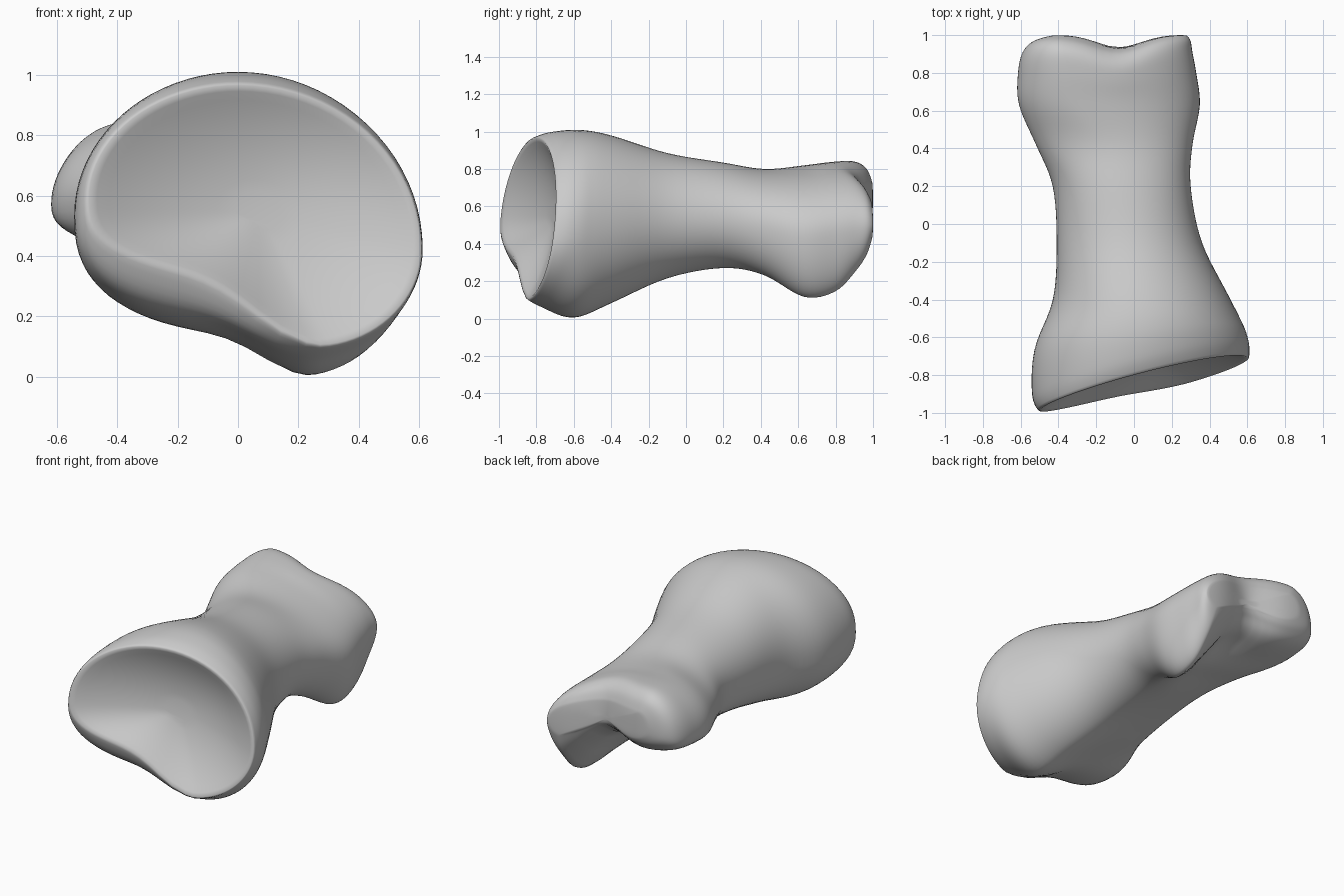
import bpy
import math
from mathutils import Vector

cube = bpy.data.objects.get("Cube")
if cube:
    bpy.data.objects.remove(cube, do_unlink=True)

# Cross-sections along the shaft: y, then (x, z) of the right, top, left and
# bottom extremes, then the share of the underside's drop held by its heel
SECTIONS = [
    (-.87, .61, .42, 0, .97, -.50, .59, .25, .10, .48),
    (-.78, .61, .43, 0, 1.0, -.54, .54, .22, .06, .28),
    (-.60, .575, .45, 0, 1.01, -.53, .53, .20, 0, .25),
    (-.40, .51, .48, 0, .98, -.43, .53, .17, .08, .2),
    (-.10, .36, .52, -.03, .885, -.41, .54, .08, .215, .12),
    (.20, .30, .53, -.08, .835, -.43, .56, .05, .27, .15),
    (.42, .31, .50, -.15, .80, -.52, .58, .12, .23, .35),
    (.63, .35, .45, -.30, .82, -.61, .57, .19, .11, .6),
    (.80, .33, .47, -.35, .84, -.615, .57, .20, .14, .62),
    (.91, .31, .49, -.37, .84, -.59, .58, .20, .25, .55),
    (.97, .30, .50, -.38, .80, -.53, .61, .20, .34, .5),
    (1.0, .28, .50, -.36, .73, -.43, .64, .19, .43, .35),
]
SIDES = 80
STEPS = 6


def spline(a, b, c, d, t):
    """Catmull-Rom blend of four section rows."""
    return [q + .5 * t * (r - p + t * (2 * p - 5 * q + 4 * r - s + t * (3 * (q - r) + s - p)))
            for p, q, r, s in zip(a, b, c, d)]


def ease(value):
    value = max(0, min(1, value))
    return value * value * (3 - 2 * value)


def bump(x, centre, width):
    return math.exp(-((x - centre) / width) ** 2)


def ring(row):
    """One closed outline made of four quarter curves."""
    y, xr, zr, xt, zt, xl, zl, xb, zb, heel = row
    points = []
    for i in range(SIDES):
        angle = math.tau * i / SIDES
        c, s = math.cos(angle), math.sin(angle)
        side_x, side_z = (xr, zr) if c >= 0 else (xl, zl)
        end_x, end_z = (xt, zt) if s >= 0 else (xb, zb)
        lower_left = c < 0 and s < 0
        power = .75 if lower_left else 1
        x = end_x + (side_x - end_x) * abs(c) ** power
        drop = abs(s) ** power
        if lower_left:
            # Boxy left side, with a heel rising out of its underside
            width = .15 + .09 * ease((-.7 - y) / .15)
            drop = drop * (1 - heel) + heel * bump(x, xb, width)
        z = side_z + (end_z - side_z) * drop
        if lower_left:
            z += .06 * ease((y - .5) / .3) * bump(x, -.1, .14) * abs(s)
        # Slant the socket end
        slant = ease((-.35 - y) / .5) * (.27 * x + .14 * (z - .5))
        points.append(Vector((x, y + slant, z)))
    return points


def shrink(points, centre, scale, depth):
    """Inner copy of an outline, moved along the shaft."""
    return [centre + (p - centre) * scale + Vector((0, depth, 0)) for p in points]


# Shaft outlines
rings = []
last = len(SECTIONS) - 1
for k in range(last):
    rows = [SECTIONS[max(0, min(last, k + j))] for j in (-1, 0, 1, 2)]
    rings += [ring(spline(*rows, step / STEPS)) for step in range(STEPS)]
rings.append(ring(SECTIONS[-1]))

# Hollow socket at the front, slightly domed cap at the back
front, back = rings[0], rings[-1]
front_centre = sum(front, Vector()) / SIDES
back_centre = sum(back, Vector()) / SIDES
scales = [.95, .88, .78, .66, .52, .38, .24, .1]
socket = [shrink(front, front_centre, s, .14 * (1 - s ** 2)) for s in scales]
cap = [shrink(back, back_centre, s, .01 * (1 - s ** 2)) for s in scales]
rings = socket[::-1] + rings + cap

# Groove the far end between its two knuckles
verts = [p for outline in rings for p in outline]
for p in verts:
    p.y -= .075 * ease((p.y - .6) / .35) * bump(p.x, -.08, .17)

faces = []
for r in range(len(rings) - 1):
    for i in range(SIDES):
        j = (i + 1) % SIDES
        a, b = r * SIDES, (r + 1) * SIDES
        faces.append((a + i, a + j, b + j, b + i))
faces.append(tuple(reversed(range(SIDES))))
faces.append(tuple(range(len(verts) - SIDES, len(verts))))

mesh = bpy.data.meshes.new("bone")
mesh.from_pydata(verts, [], faces)
mesh.flip_normals()
mesh.update()
bone = bpy.data.objects.new("bone", mesh)
bpy.context.collection.objects.link(bone)

# Soften the ridges
soften = bone.modifiers.new("soften", "SMOOTH")
soften.factor = .5
soften.iterations = 5

# Plain grey surface
grey = bpy.data.materials.new("bone grey")
grey.use_nodes = True
colour = (.6, .6, .6, 1)
grey.diffuse_color = colour
grey.node_tree.nodes["Principled BSDF"].inputs["Base Color"].default_value = colour
mesh.materials.append(grey)

bpy.context.view_layer.objects.active = bone
bone.select_set(True)
bpy.ops.object.shade_smooth()
